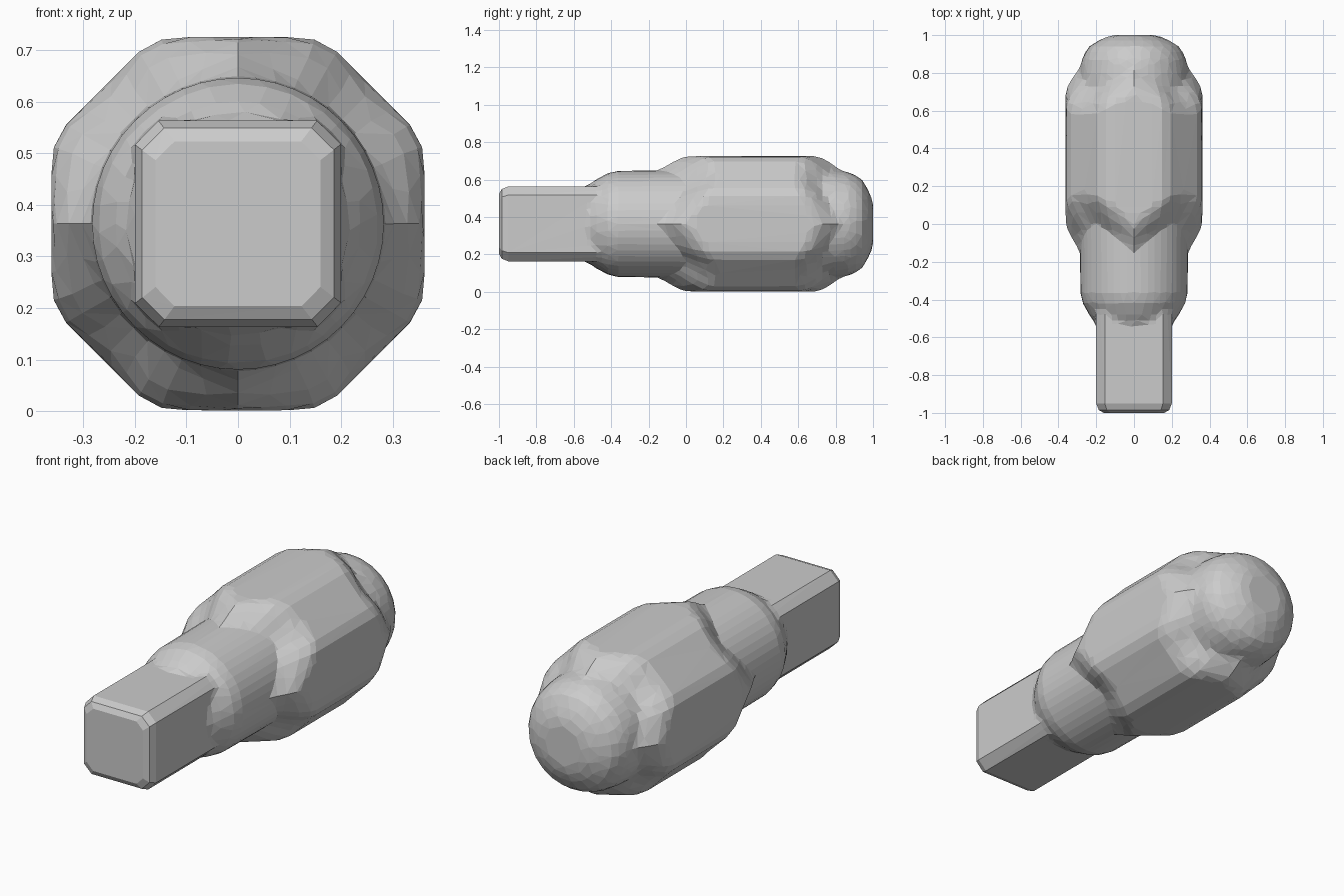
import bpy, bmesh
from math import sin, cos, pi

if "Cube" in bpy.data.objects:
    bpy.data.objects.remove(bpy.data.objects["Cube"])

CZ = 0.3635   # height of the long axis
N = 48        # points around


def interp(table, t):
    """Linear lookup in (t, value) pairs; clamps at both ends."""
    if t <= table[0][0]:
        return table[0][1]
    for (a, u), (b, v) in zip(table, table[1:]):
        if t <= b:
            return u + (v - u) * (t - a) / (b - a)
    return table[-1][1]


def soft_max(a, b, k=0.025):
    h = max(k - abs(a - b), 0) / k
    return max(a, b) + h * h * k * 0.25


def polygon_radius(a, flat, chamfer):
    """Radius at angle a of a square with cut corners (distances of the flats)."""
    c, s = abs(cos(a)), abs(sin(a))
    return min(flat / max(c, s), chamfer * 2 ** 0.5 / (c + s))


# scale of each part along y: square handle, round core, chamfered shell
HANDLE = [(-1, 0.8), (-0.985, 0.93), (-0.95, 1), (0, 1), (0.1, 0)]
CORE = [(-0.6, 0.1), (-0.55, 0.19), (-0.48, 0.237), (-0.42, 0.27), (-0.37, 0.283),
        (-0.15, 0.285), (0.7, 0.292), (0.8, 0.288), (0.86, 0.278), (0.9, 0.264),
        (0.94, 0.236), (0.97, 0.19), (0.99, 0.145), (1, 0.1)]
SHELL = [(-0.26, 0.4), (-0.14, 0.79), (-0.08, 0.9), (-0.03, 0.97), (0.01, 1),
         (0.69, 1), (0.74, 0.96), (0.80, 0.85), (0.90, 0.55), (1.0, 0)]


def radius(a, y):
    diag = abs(sin(2 * a))
    r = polygon_radius(a, 0.2, 0.251) * interp(HANDLE, y)
    r = soft_max(r, interp(CORE, y) if y > -0.6 else 0, 0.01)
    # shell ends are cut back at the diagonals
    ys = y - 0.16 * diag if y < 0.35 else y + 0.11 * diag
    shell = min(polygon_radius(a, 0.362, 0.372), 0.387) * interp(SHELL, ys)
    return soft_max(r, shell) if y > -0.3 else r


# stations: fine where the shape changes
ys = [-1, -0.985, -0.95, -0.75, -0.6]
ys += [-0.57 + 0.03 * i for i in range(29)]
ys += [0.4, 0.52] + [0.55 + 0.03 * i for i in range(14)] + [0.96, 0.975, 0.99, 1.0]

bm = bmesh.new()
rows = []
for y in ys:
    ring = []
    for i in range(N):
        a = 2 * pi * i / N
        r = radius(a, y)
        ring.append(bm.verts.new((r * cos(a), y, CZ + r * sin(a))))
    rows.append(ring)
for p, q in zip(rows, rows[1:]):
    for i in range(N):
        j = (i + 1) % N
        bm.faces.new((p[i], p[j], q[j], q[i]))
bm.faces.new(rows[0])
bm.faces.new(rows[-1])
bmesh.ops.recalc_face_normals(bm, faces=bm.faces)
me = bpy.data.meshes.new("handled_body")
bm.to_mesh(me)
bm.free()
body = bpy.data.objects.new("handled_body", me)
bpy.context.collection.objects.link(body)

# thin out to irregular low-poly facets, kept flat shaded
bpy.context.view_layer.objects.active = body
dec = body.modifiers.new("facets", 'DECIMATE')
dec.ratio = 0.3
bpy.ops.object.modifier_apply(modifier=dec.name)
